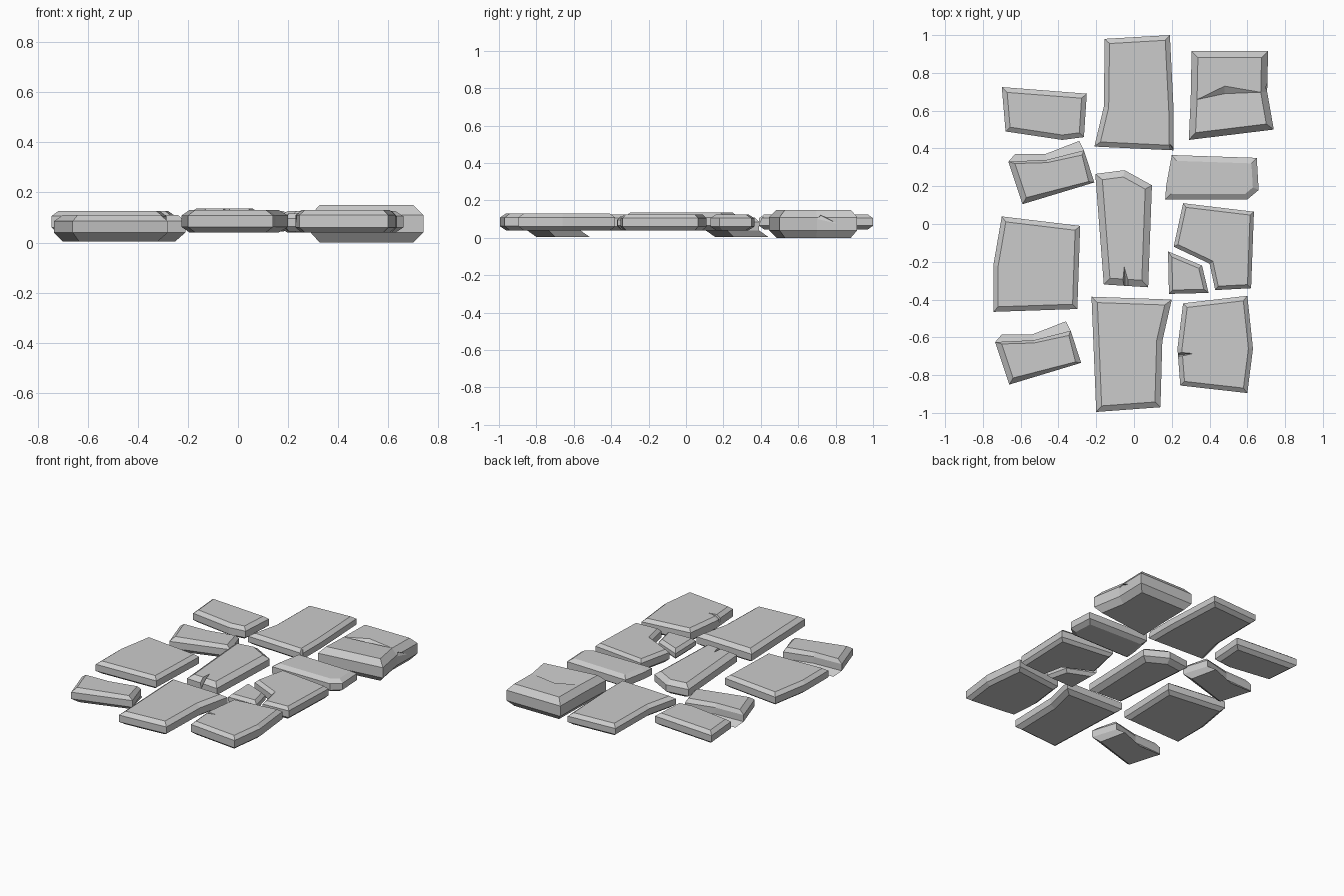
import bpy, bmesh
from mathutils import Vector

if "Cube" in bpy.data.objects:
    bpy.data.objects.remove(bpy.data.objects["Cube"])

stone = bpy.data.materials.new("stone grey")
stone.diffuse_color = (0.6, 0.6, 0.6, 1)
stone.use_nodes = True
stone.node_tree.nodes["Principled BSDF"].inputs["Base Color"].default_value = stone.diffuse_color


def inset(pts, d):
    """Shrink a counter-clockwise outline by d with mitred corners."""
    out, n = [], len(pts)
    for i in range(n):
        p = Vector(pts[i])
        a = (p - Vector(pts[i - 1])).normalized()
        b = (Vector(pts[(i + 1) % n]) - p).normalized()
        na, nb = Vector((-a.y, a.x)), Vector((-b.y, b.x))
        q = p + (na + nb) * d / max(1 + na.dot(nb), 0.5)
        out.append((q.x, q.y))
    return out


def finish(name, bm):
    bmesh.ops.recalc_face_normals(bm, faces=bm.faces)
    me = bpy.data.meshes.new(name)
    bm.to_mesh(me)
    bm.free()
    me.materials.append(stone)
    ob = bpy.data.objects.new(name, me)
    bpy.context.collection.objects.link(ob)
    return ob


def loft(name, rings, ledge=None):
    """Skin (outline, height) rings; ledge breaks the top between two corners."""
    bm = bmesh.new()
    loops = [[bm.verts.new((x, y, z)) for x, y in pts] for pts, z in rings]
    n = len(loops[0])
    for lo, hi in zip(loops, loops[1:]):
        for i in range(n):
            j = (i + 1) % n
            bm.faces.new((lo[i], lo[j], hi[j], hi[i]))
    bm.faces.new(loops[0][::-1])
    top = loops[-1]
    if ledge:
        i, j, high, low = ledge
        u, l = bm.verts.new(high), bm.verts.new(low)
        bm.faces.new(top[i:j + 1] + [u])
        bm.faces.new(top[j:] + top[:i + 1] + [l])
        bm.faces.new((u, top[j], l))
        bm.faces.new((u, l, top[i]))
    else:
        bm.faces.new(top)
    return finish(name, bm)


def slab(name, pts, z0=0.04, z1=0.125, w=0.026, drop=0.02, ledge=None):
    area = sum(pts[i - 1][0] * p[1] - p[0] * pts[i - 1][1] for i, p in enumerate(pts))
    if area < 0:
        pts = pts[::-1]
    return loft(name, [(inset(pts, w), z0), (pts, z0 + drop),
                       (pts, z1 - drop), (inset(pts, w), z1)], ledge)


def chip(ob, corners):
    """Cut a pointed crack out of a slab edge."""
    bm = bmesh.new()
    bmesh.ops.convex_hull(bm, input=[bm.verts.new(c) for c in corners])
    cutter = finish("crack_cutter", bm)
    cutter.hide_render = True
    mod = ob.modifiers.new("crack", 'BOOLEAN')
    mod.operation, mod.solver, mod.object = 'DIFFERENCE', 'EXACT', cutter
    dg = bpy.context.evaluated_depsgraph_get()
    ob.data = bpy.data.meshes.new_from_object(ob.evaluated_get(dg))
    ob.modifiers.clear()
    bpy.data.objects.remove(cutter)


# Left column
slab("back_left_slab", [(-.70, .725), (-.25, .69), (-.265, .46), (-.38, .445), (-.68, .49)])
slab("middle_left_slab", [(-.70, .04), (-.285, -.01), (-.30, -.45), (-.745, -.465), (-.745, -.22)])

# Broken stones whose rear faces slope out to a low edge
side = [(-.66, -.85), (-.28, -.735), (-.335, -.565), (-.53, -.615), (-.735, -.625)]
foot = [(-.635, -.80), (-.32, -.70), (-.36, -.515), (-.54, -.585), (-.70, -.585)]
cap = [(-.64, -.815), (-.31, -.73), (-.345, -.59), (-.53, -.63), (-.70, -.635)]
for name, dx, dy in (("front_left_broken_stone", 0, 0), ("back_left_broken_stone", .07, .955)):
    loft(name, [([(x + dx, y + dy) for x, y in r], z)
                for r, z in ((foot, .005), (side, .04), (side, .085), (cap, .11))])

# Middle column
back = slab("back_middle_slab", [(-.155, .98), (.19, 1.0), (.21, .6), (.21, .39),
                                 (-.21, .41), (-.16, .62)], .045, .125)
chip(back, [(.185, .43, .13), (.18, .37, .13), (.23, .40, .13), (.215, .38, .05)])
centre = slab("centre_slab", [(-.205, .265), (-.05, .285), (.095, .205), (.075, -.335),
                              (-.16, -.32)], .04, .135, .035, .025)
chip(centre, [(-.052, -.22, .14), (-.065, -.35, .14), (-.015, -.35, .14), (-.045, -.35, .06)])
slab("front_middle_slab", [(-.225, -.385), (.20, -.40), (.15, -.62), (.14, -.97), (-.20, -.995)],
     .04, .13, .03, .022)

# Right column: thick stone with a cracked ledge on top
thick = slab("back_right_thick_stone",
             [(.29, .445), (.74, .50), (.705, .70), (.71, .915), (.305, .915), (.30, .66)],
             0.0, .15, .034, .04, ledge=(2, 5, (.48, .73, .15), (.48, .69, .122)))
chip(thick, [(.69, .72, .12), (.76, .64, .03), (.73, .92, .02), (.73, .72, .13)])
slab("upper_right_slab", [(.20, .365), (.65, .35), (.66, .18), (.60, .13), (.165, .13), (.17, .2)],
     .04, .125, .03)
slab("middle_right_slab", [(.26, .11), (.635, .065), (.62, -.34), (.43, -.35), (.40, -.21),
                           (.21, -.12)], w=.02)
slab("small_right_piece", [(.18, -.145), (.36, -.22), (.395, -.365), (.185, -.37)], .045, .115, .02)
front = slab("front_right_slab", [(.26, -.42), (.60, -.38), (.63, -.66), (.60, -.895),
                                  (.245, -.855), (.23, -.66)], .04, .13, .024)
chip(front, [(.32, -.685, .135), (.21, -.675, .135), (.21, -.71, .135), (.21, -.695, .06)])
